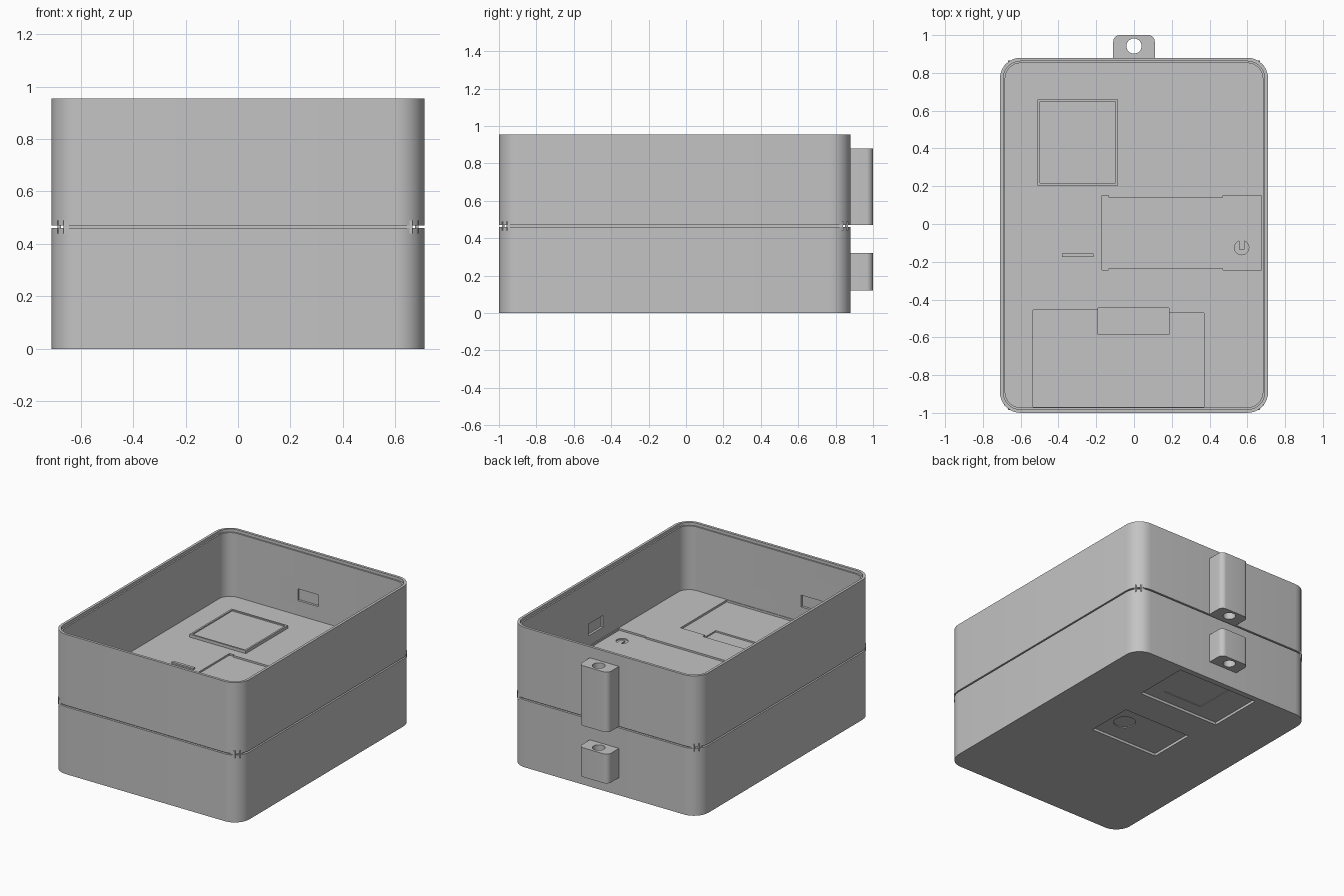
import bpy, bmesh, math

cube = bpy.data.objects.get("Cube")
if cube:
    bpy.data.objects.remove(cube, do_unlink=True)

grey = bpy.data.materials.new("plain_grey")
grey.use_nodes = True
grey.diffuse_color = (0.55, 0.55, 0.55, 1)
grey.node_tree.nodes["Principled BSDF"].inputs["Base Color"].default_value = (0.55, 0.55, 0.55, 1)


def prism(name, x, y, z, radius=0.0, segments=8):
    """Upright block over the ranges x, y, z with rounded corners."""
    r = radius
    corners = [(x[1] - r, y[1] - r), (x[0] + r, y[1] - r), (x[0] + r, y[0] + r), (x[1] - r, y[0] + r)]
    outline = []
    for i, (cx, cy) in enumerate(corners):
        for s in range(segments + 1 if r else 1):
            a = math.pi / 2 * (i + s / segments)
            outline.append((cx + r * math.cos(a), cy + r * math.sin(a)))
    bm = bmesh.new()
    base = bm.faces.new([bm.verts.new((px, py, z[0])) for px, py in outline])
    top = bmesh.ops.extrude_face_region(bm, geom=[base])["geom"]
    verts = [g for g in top if isinstance(g, bmesh.types.BMVert)]
    bmesh.ops.translate(bm, vec=(0, 0, z[1] - z[0]), verts=verts)
    bmesh.ops.recalc_face_normals(bm, faces=bm.faces)
    mesh = bpy.data.meshes.new(name)
    bm.to_mesh(mesh)
    bm.free()
    mesh.materials.append(grey)
    ob = bpy.data.objects.new(name, mesh)
    bpy.context.collection.objects.link(ob)
    return ob


def disc(x, y, z, r):
    return prism("disc_cutter", (x - r, x + r), (y - r, y + r), z, r * 0.999)


def cut(ob, *cutters):
    """Subtract each cutter and discard it."""
    bpy.context.view_layer.objects.active = ob
    for c in cutters:
        c.hide_render = True
        mod = ob.modifiers.new("cut", "BOOLEAN")
        mod.operation, mod.solver, mod.object = "DIFFERENCE", "EXACT", c
        bpy.ops.object.modifier_apply(modifier=mod.name)
        bpy.data.objects.remove(c, do_unlink=True)


def smooth(ob):
    bpy.ops.object.select_all(action="DESELECT")
    ob.select_set(True)
    bpy.context.view_layer.objects.active = ob
    bpy.ops.object.shade_smooth_by_angle(angle=math.radians(30))


def block(x, y, z):
    return prism("cutter", x, y, z)


def tray(name, z, floor):
    """Open box with a stepped rim."""
    def inset(d, zr):
        return prism(name, (-0.71 + d, 0.71 - d), (-1 + d, 0.88 - d), zr, 0.11 - d)
    ob = inset(0, z)
    cut(ob, inset(0.028, (floor, z[1] + 0.1)), inset(0.018, (z[1] - 0.02, z[1] + 0.1)))
    return ob


# Lower tray with shallow recesses under its floor
lower = tray("lower_tray", (0, 0.46), 0.05)
cut(lower,
    block((-0.30, 0.32), (0.45, 0.84), (-0.1, 0.018)),
    block((-0.10, 0.20), (0.54, 0.81), (-0.1, 0.022)),
    block((-0.26, 0.26), (-0.10, 0.23), (-0.1, 0.018)),
    disc(0.144, 0.08, (-0.1, 0.024), 0.07))

# Upper tray with floor recesses and blind pockets in its walls
upper = tray("upper_tray", (0.47, 0.955), 0.50)
cut(upper,
    block((-0.17, 0.675), (-0.235, 0.14), (0.488, 0.6)),
    block((-0.535, 0.37), (-0.968, -0.47), (0.486, 0.6)),
    block((-0.535, -0.135), (-0.48, -0.455), (0.49, 0.6)),
    block((-0.19, 0.185), (-0.585, -0.445), (0.476, 0.6)),
    disc(0.57, -0.125, (0.48, 0.6), 0.038),
    block((-0.145, 0.01), (0.8, 0.868), (0.60, 0.68)),
    block((0.6, 0.698), (-0.08, 0.08), (0.57, 0.65)),
    block((-0.35, -0.19), (-0.988, -0.9), (0.60, 0.68)))
for x0, x1 in ((-0.17, -0.135), (0.47, 0.675)):
    cut(upper, block((x0, x1), (-0.243, 0.15), (0.488, 0.6)))

# Raised square with a rim, and small bars on the upper floor
pad = prism("raised_square", (-0.51, -0.085), (0.205, 0.66), (0.49, 0.52))
cut(pad, block((-0.498, -0.097), (0.217, 0.648), (0.512, 0.6)))
prism("floor_bar", (-0.38, -0.215), (-0.175, -0.155), (0.49, 0.51))
prism("latch_key", (0.555, 0.585), (-0.135, -0.088), (0.475, 0.488))

# Thin lips bridging the seam, left open at the corners
for side in (-1, 1):
    x, y = side * 0.682, -0.06 + side * 0.918
    prism("side_lip", (x - 0.007, x + 0.007), (-0.96, 0.84), (0.44, 0.49))
    prism("end_lip", (-0.666, 0.666), (y - 0.007, y + 0.007), (0.44, 0.49))

# Hinge lugs on the back with a vertical pin hole
for name, z in (("lower_lug", (0.12, 0.32)), ("upper_lug", (0.47, 0.88))):
    lug = prism(name, (-0.11, 0.11), (0.80, 1.0), z, 0.035)
    cut(lug, block((-0.2, 0.2), (0.7, 0.872), (0, 1)), disc(0, 0.942, (0, 1), 0.04))
    smooth(lug)

for shell in (lower, upper):
    smooth(shell)
